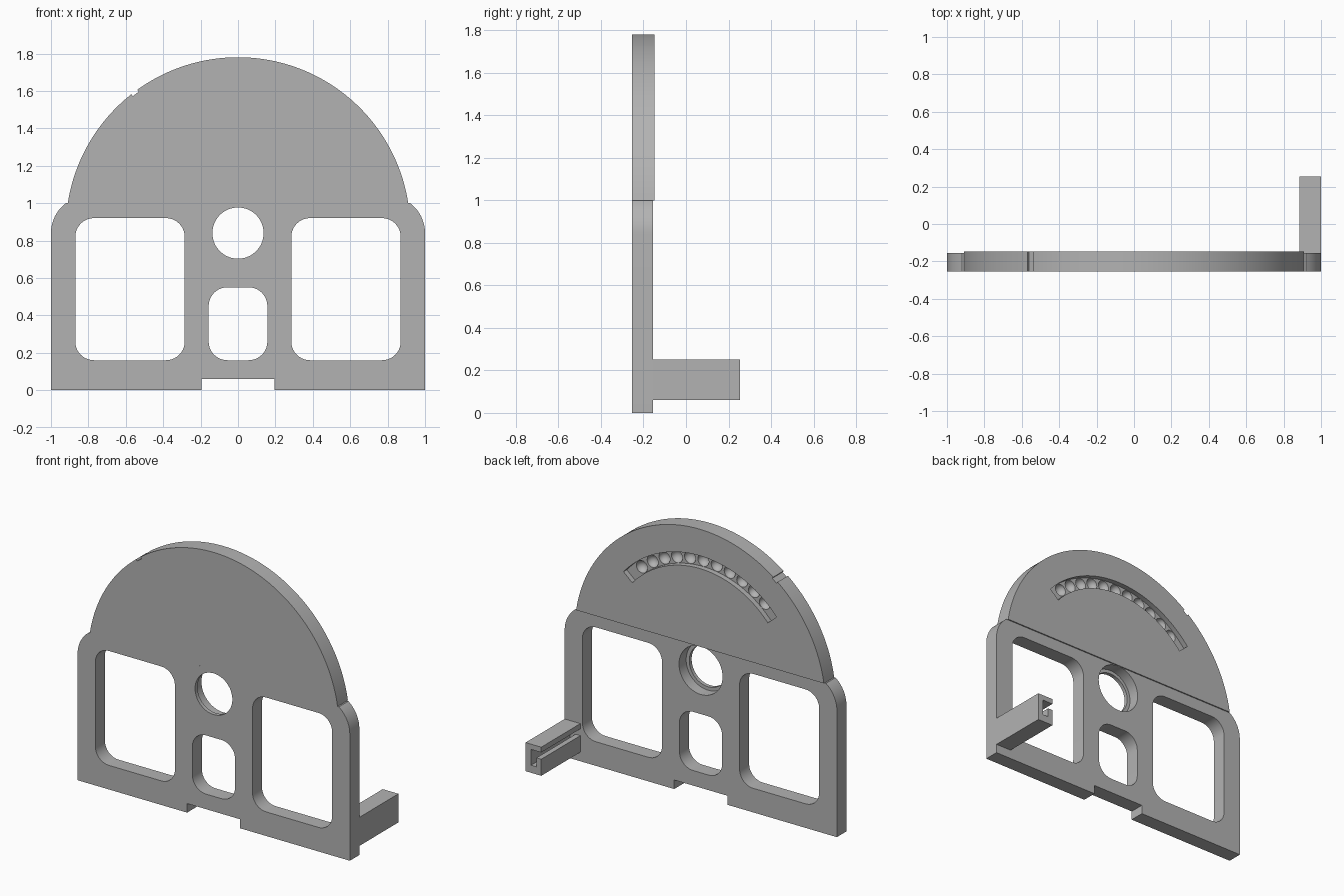
import bpy, bmesh
from math import sin, cos, radians, sqrt
from mathutils import Vector

if "Cube" in bpy.data.objects:
    bpy.data.objects.remove(bpy.data.objects["Cube"])

grey = bpy.data.materials.new("plain_grey")
grey.use_nodes = True
COLOUR = (0.45, 0.45, 0.45, 1)
grey.diffuse_color = COLOUR
grey.node_tree.nodes["Principled BSDF"].inputs["Base Color"].default_value = COLOUR

FRONT, BACK, DOME_BACK = -0.255, -0.155, -0.147
CZ, R = 0.859, 0.921          # centre height and radius of the dome
SHOULDER = 1.0                # height where dome meets frame


def arc(cx, cz, r, a0, a1, n):
    return [(cx + r * cos(radians(a0 + (a1 - a0) * i / n)),
             cz + r * sin(radians(a0 + (a1 - a0) * i / n))) for i in range(n + 1)]


def rounded(x0, x1, z0, z1, r):
    corners = [(x1 - r, z1 - r), (x0 + r, z1 - r), (x0 + r, z0 + r), (x1 - r, z0 + r)]
    return [p for i, (cx, cz) in enumerate(corners)
            for p in arc(cx, cz, r, 90 * i, 90 * i + 90, 10)]


def box(x0, x1, z0, z1):
    return [(x0, z0), (x1, z0), (x1, z1), (x0, z1)]


def finish(bm, name):
    bmesh.ops.recalc_face_normals(bm, faces=bm.faces)
    mesh = bpy.data.meshes.new(name)
    bm.to_mesh(mesh)
    bm.free()
    mesh.materials.append(grey)
    obj = bpy.data.objects.new(name, mesh)
    bpy.context.collection.objects.link(obj)
    return obj


def prism(name, profile, y0, y1):
    """Extrude an x-z profile along y."""
    bm = bmesh.new()
    face = bm.faces.new([bm.verts.new((x, y0, z)) for x, z in profile])
    new = bmesh.ops.extrude_face_region(bm, geom=[face])["geom"]
    bmesh.ops.translate(bm, vec=(0, y1 - y0, 0),
                        verts=[v for v in new if isinstance(v, bmesh.types.BMVert)])
    return finish(bm, name)


def combine(obj, tool, operation="DIFFERENCE"):
    """Apply a boolean and discard the tool."""
    mod = obj.modifiers.new("shape", "BOOLEAN")
    mod.operation, mod.solver, mod.object = operation, "EXACT", tool
    graph = bpy.context.evaluated_depsgraph_get()
    mesh = bpy.data.meshes.new_from_object(obj.evaluated_get(graph))
    obj.modifiers.clear()
    obj.data = mesh
    bpy.data.objects.remove(tool)


# Lower frame with rounded shoulders and a notch in the foot
half = [(0.195, 0.06), (0.195, 0), (1, 0)]
lift = (SHOULDER - 0.84) / 0.2
half += [p for p in arc(0.8, 0.84, 0.2, 0, 53.13, 10)]
panel = prism("panel", half + [(-x, z) for x, z in reversed(half)], FRONT, BACK)

# Thicker domed upper part
half_width = sqrt(R * R - (SHOULDER - CZ) ** 2)
dome_arc = [p for p in arc(0, CZ, R, 0, 180, 120) if p[1] > SHOULDER + 0.004]
dome = prism("dome", [(half_width, SHOULDER)] + dome_arc + [(-half_width, SHOULDER)],
             FRONT, DOME_BACK)
combine(panel, dome, "UNION")

# Windows
for profile in (rounded(0.285, 0.87, 0.16, 0.92, 0.1),
                rounded(-0.87, -0.285, 0.16, 0.92, 0.1),
                rounded(-0.157, 0.157, 0.16, 0.55, 0.1)):
    combine(panel, prism("window_cutter", profile, -0.4, 0))

# Round hole, wider behind a thin front lip
for r, y0 in ((0.137, -0.4), (0.16, FRONT + 0.025)):
    combine(panel, prism("hole_cutter", arc(0, 0.84, r, 0, 354, 59), y0, 0))

# Curved channel in the back of the dome
FLOOR = DOME_BACK - 0.035
channel = arc(0, CZ, 0.745, 41, 139, 48) + arc(0, CZ, 0.66, 139, 41, 48)
combine(panel, prism("channel_cutter", channel, FLOOR, 0))

# Row of round dimples along the channel
for i in range(11):
    a = radians(50 + 8 * i)
    bm = bmesh.new()
    bmesh.ops.create_uvsphere(bm, u_segments=24, v_segments=12, radius=0.041)
    bmesh.ops.translate(bm, verts=bm.verts,
                        vec=(0.7025 * cos(a), FLOOR + 0.003, CZ + 0.7025 * sin(a)))
    combine(panel, finish(bm, "dimple_cutter"))

# Small index notch across the rim
a = radians(127)
out, side = Vector((cos(a), sin(a))), Vector((-sin(a), cos(a)))
centre = Vector((0, CZ))
notch = [tuple(centre + out * r + side * s)
         for r, s in ((R - 0.013, -0.02), (R + 0.05, -0.02), (R + 0.05, 0.02), (R - 0.013, 0.02))]
combine(panel, prism("notch_cutter", notch, -0.4, 0))

# Arm reaching back, with a keyed slot open on its inner side
arm_profile = [(0.885, 0.06), (1, 0.06), (1, 0.25), (0.885, 0.25),
               (0.885, 0.215), (0.96, 0.215), (0.96, 0.11), (0.92, 0.11),
               (0.92, 0.17), (0.885, 0.17)]
arm = prism("arm", arm_profile, BACK, 0.255)

# Smooth the curves, keep the edges sharp
for obj in (panel, arm):
    bpy.ops.object.select_all(action="DESELECT")
    obj.select_set(True)
    bpy.context.view_layer.objects.active = obj
    bpy.ops.object.shade_smooth_by_angle(angle=radians(30))
